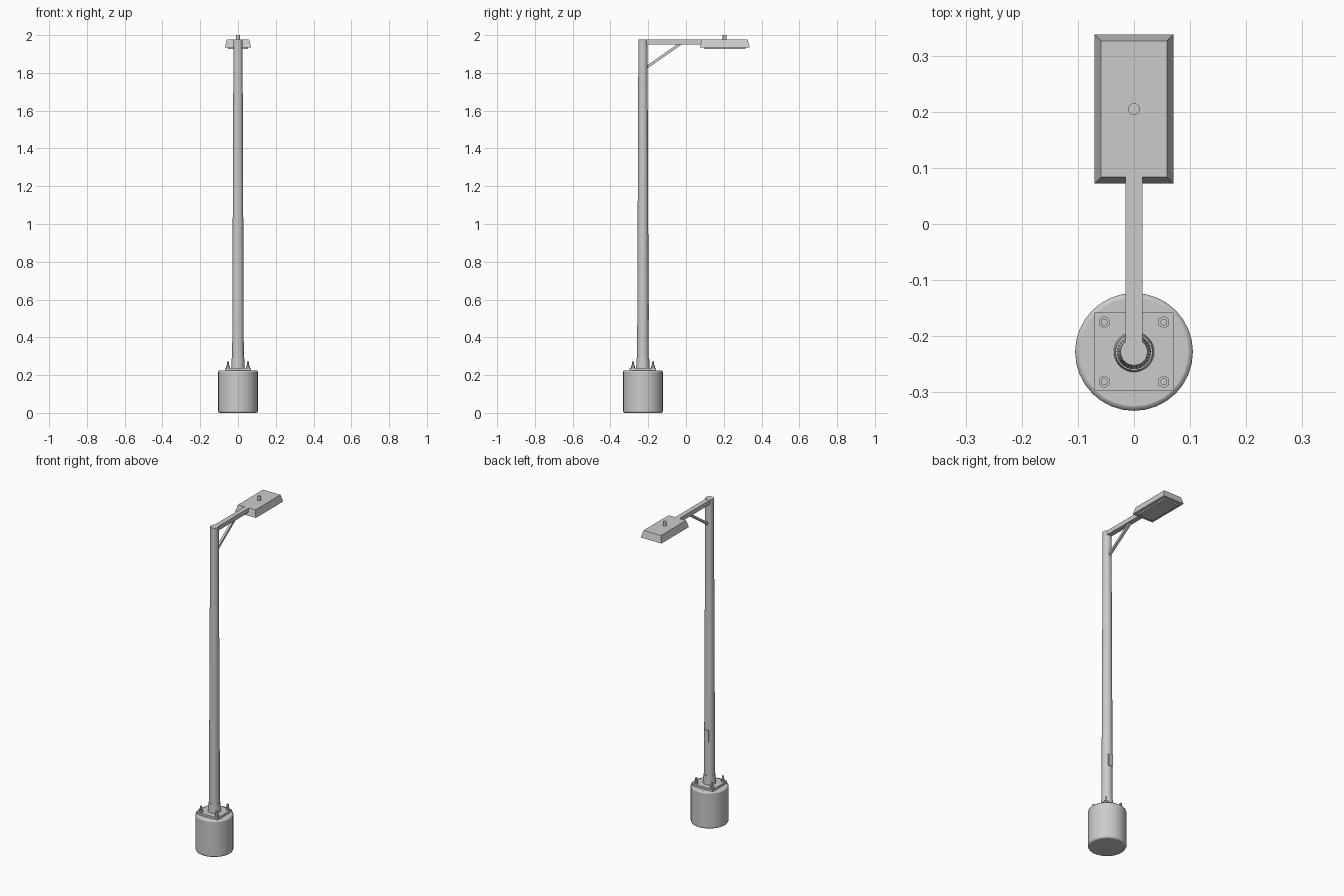
import bpy, bmesh, math
from mathutils import Vector

if "Cube" in bpy.data.objects:
    bpy.data.objects.remove(bpy.data.objects["Cube"], do_unlink=True)

grey = bpy.data.materials.new("light_grey_metal")
grey.use_nodes = True
GREY = (0.6, 0.6, 0.6, 1)
grey.diffuse_color = GREY
grey.node_tree.nodes["Principled BSDF"].inputs["Base Color"].default_value = GREY

POLE_Y = -0.228
LAMP_Y = 0.205


def finish(name, bm, smooth=False, bevel=0, segments=2):
    mesh = bpy.data.meshes.new(name)
    bmesh.ops.recalc_face_normals(bm, faces=bm.faces)
    bm.to_mesh(mesh)
    bm.free()
    mesh.materials.append(grey)
    obj = bpy.data.objects.new(name, mesh)
    bpy.context.collection.objects.link(obj)
    if bevel:
        mod = obj.modifiers.new("bevel", 'BEVEL')
        mod.width = bevel
        mod.segments = segments
        mod.limit_method = 'ANGLE'
        mod.angle_limit = math.radians(40)
    if smooth:
        bpy.ops.object.select_all(action='DESELECT')
        obj.select_set(True)
        bpy.context.view_layer.objects.active = obj
        bpy.ops.object.shade_smooth_by_angle(angle=math.radians(30))
    return obj


def tube(name, x, y, z0, z1, r0, r1, sides=32, smooth=True, bevel=0):
    bm = bmesh.new()
    bmesh.ops.create_cone(bm, cap_ends=True, segments=sides, radius1=r0,
                          radius2=r1, depth=z1 - z0)
    bmesh.ops.translate(bm, verts=bm.verts, vec=(x, y, (z0 + z1) / 2))
    return finish(name, bm, smooth, bevel)


def box(name, centre, size, top_inset=0):
    bm = bmesh.new()
    bmesh.ops.create_cube(bm, size=1)
    for v in bm.verts:
        upper = v.co.z > 0
        v.co *= Vector(size)
        if upper:
            v.co.x -= math.copysign(top_inset, v.co.x)
            v.co.y -= math.copysign(top_inset, v.co.y)
        v.co += Vector(centre)
    return finish(name, bm)


# Concrete foot, base plate and collar
tube("foundation", 0, POLE_Y, 0, 0.225, 0.105, 0.105, bevel=0.008)
box("base_plate", (0, POLE_Y, 0.231), (0.14, 0.14, 0.014))
tube("base_collar", 0, POLE_Y, 0.236, 0.29, 0.036, 0.033)

# Anchor bolts with hexagonal nuts
for sx in (-1, 1):
    for sy in (-1, 1):
        x, y = sx * 0.053, POLE_Y + sy * 0.053
        tube("anchor_nut", x, y, 0.237, 0.25, 0.011, 0.011, 6, False)
        tube("anchor_bolt", x, y, 0.237, 0.272, 0.006, 0.006, 12)

# Tapered pole with access hatch on the lamp side
tube("pole", 0, POLE_Y, 0.236, 1.978, 0.031, 0.024)
box("access_hatch", (0, POLE_Y + 0.028, 0.533), (0.028, 0.008, 0.072))

# Horizontal arm and diagonal brace
box("arm", (0, -0.066, 1.963), (0.03, 0.3, 0.026))
start, end = Vector((0, -0.21, 1.828)), Vector((0, -0.03, 1.954))
brace = box("arm_brace", (0, 0, 0), (0.014, 0.014, (end - start).length))
brace.location = (start + end) / 2
brace.rotation_euler = (end - start).to_track_quat('Z', 'Y').to_euler()

# Lamp head, lens and light sensor
box("lamp_housing", (0, LAMP_Y, 1.955), (0.14, 0.265, 0.042), 0.011)
box("lamp_lens", (0, LAMP_Y, 1.931), (0.104, 0.22, 0.01))
tube("light_sensor", 0, LAMP_Y, 1.974, 2.0, 0.0105, 0.0105, 24)
